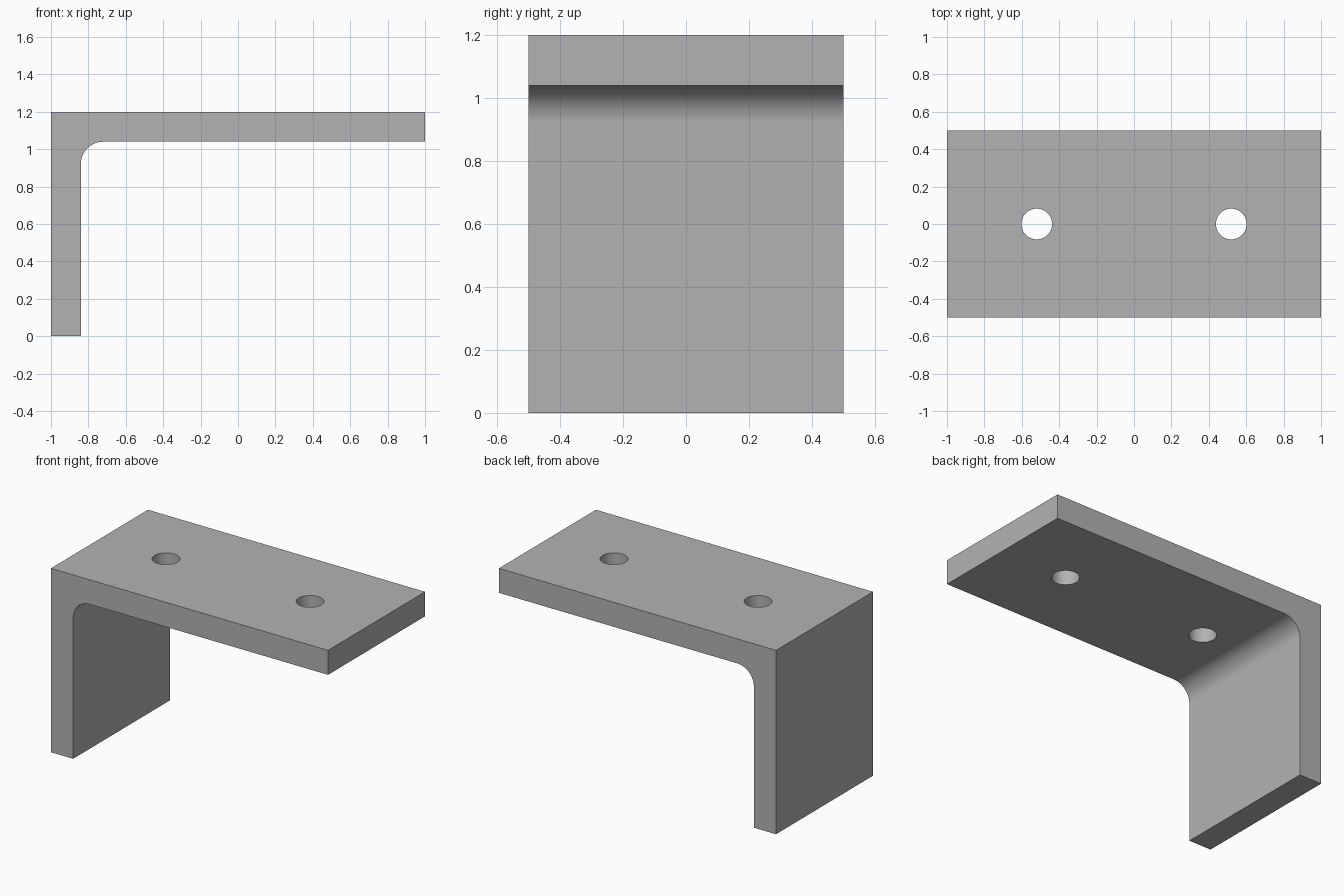
import bpy, bmesh
from math import radians, sin, cos, pi

cube = bpy.data.objects.get("Cube")
if cube:
    bpy.data.objects.remove(cube, do_unlink=True)

HEIGHT, HALF_LENGTH, HALF_DEPTH = 1.2, 1.0, 0.5
THICKNESS, FILLET = 0.16, 0.12
HOLE_X, HOLE_RADIUS = 0.52, 0.082

steel = bpy.data.materials.new("steel grey")
steel.use_nodes = True
colour = (0.45, 0.45, 0.45, 1)
steel.diffuse_color = colour
steel.node_tree.nodes["Principled BSDF"].inputs["Base Color"].default_value = colour

# Angle profile with a rounded inner corner
inner_x, under_z = -HALF_LENGTH + THICKNESS, HEIGHT - THICKNESS
profile = [(-HALF_LENGTH, HEIGHT), (-HALF_LENGTH, 0), (inner_x, 0)]
STEPS = 16
for i in range(STEPS + 1):
    a = pi - i / STEPS * pi / 2
    profile.append((inner_x + FILLET + FILLET * cos(a),
                    under_z - FILLET + FILLET * sin(a)))
profile += [(HALF_LENGTH, under_z), (HALF_LENGTH, HEIGHT)]

# Extrude the profile through the depth
bm = bmesh.new()
face = bm.faces.new([bm.verts.new((x, -HALF_DEPTH, z)) for x, z in profile])
sweep = bmesh.ops.extrude_face_region(bm, geom=[face])
moved = [v for v in sweep["geom"] if isinstance(v, bmesh.types.BMVert)]
bmesh.ops.translate(bm, verts=moved, vec=(0, 2 * HALF_DEPTH, 0))
bmesh.ops.recalc_face_normals(bm, faces=bm.faces)
mesh = bpy.data.meshes.new("angle_bracket")
bm.to_mesh(mesh)
bm.free()
mesh.materials.append(steel)
bracket = bpy.data.objects.new("angle_bracket", mesh)
bpy.context.collection.objects.link(bracket)

# Bolt holes through the top plate
cutters = []
for side, x in (("right", -HOLE_X), ("left", HOLE_X)):
    bpy.ops.mesh.primitive_cylinder_add(vertices=64, radius=HOLE_RADIUS, depth=THICKNESS * 2,
                                        location=(x, 0, HEIGHT - THICKNESS / 2))
    cutter = bpy.context.object
    cutter.name = side + "_hole_cutter"
    cutter.data.materials.append(steel)
    cutter.hide_render = True
    cutters.append(cutter)
    cut = bracket.modifiers.new(side + "_hole", "BOOLEAN")
    cut.operation, cut.solver, cut.object = "DIFFERENCE", "EXACT", cutter

bpy.ops.object.select_all(action="DESELECT")
bracket.select_set(True)
bpy.context.view_layer.objects.active = bracket
for cut in list(bracket.modifiers):
    bpy.ops.object.modifier_apply(modifier=cut.name)
for cutter in cutters:
    bpy.data.objects.remove(cutter, do_unlink=True)
bpy.ops.object.shade_smooth_by_angle(angle=radians(30))
